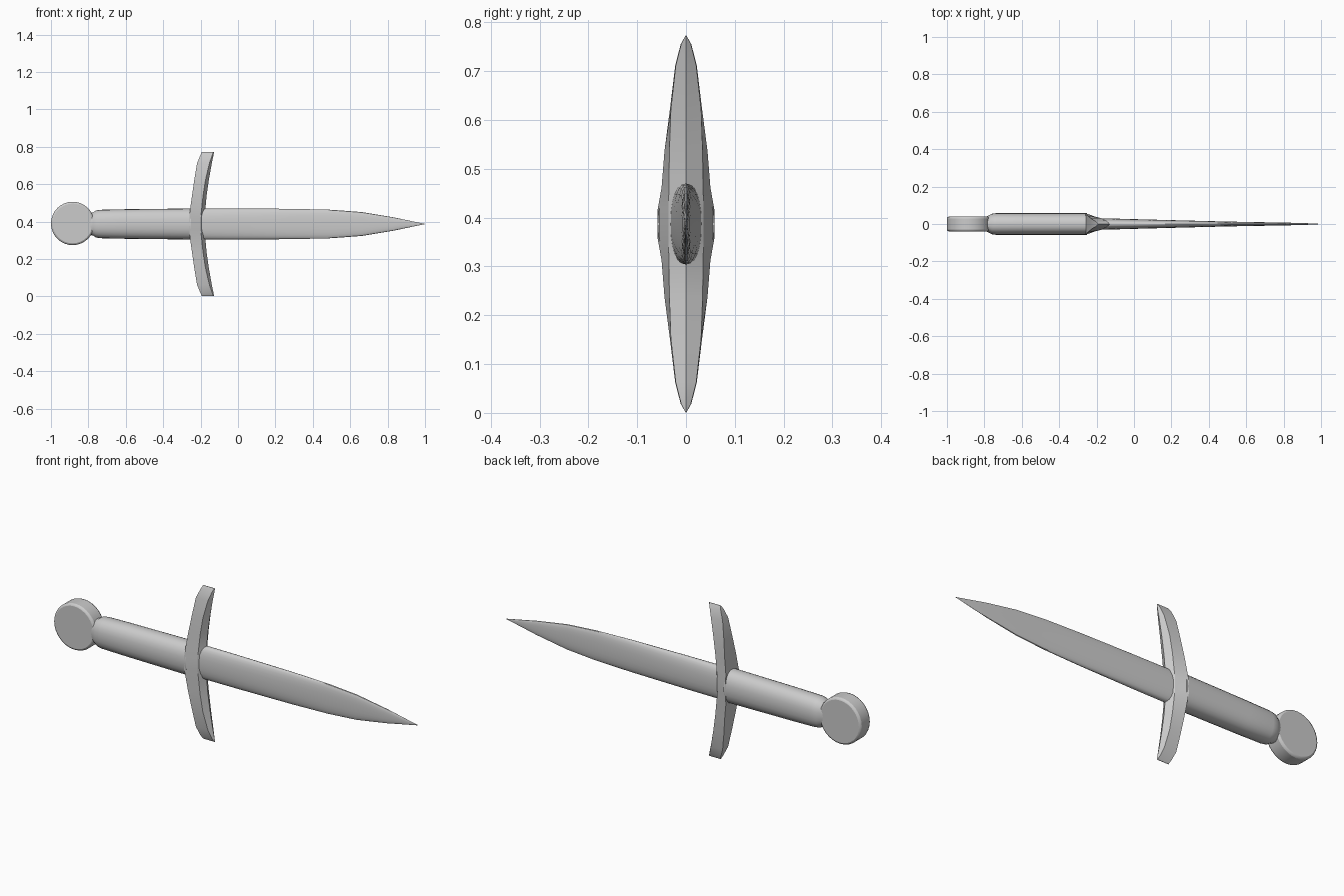
import bpy, bmesh, math
from mathutils import Vector

if "Cube" in bpy.data.objects:
    bpy.data.objects.remove(bpy.data.objects["Cube"])

ZC = 0.387  # height of the dagger's long axis


def loft(name, rings, angle=35):
    """Skin a list of equal-length point rings and cap both ends."""
    bm = bmesh.new()
    loops = [[bm.verts.new(p) for p in ring] for ring in rings]
    n = len(loops[0])
    for a, b in zip(loops, loops[1:]):
        for i in range(n):
            j = (i + 1) % n
            bm.faces.new((a[i], a[j], b[j], b[i]))
    bm.faces.new(loops[0][::-1])
    bm.faces.new(loops[-1])
    bmesh.ops.remove_doubles(bm, verts=bm.verts, dist=0.0002)
    bmesh.ops.recalc_face_normals(bm, faces=bm.faces)
    mesh = bpy.data.meshes.new(name)
    bm.to_mesh(mesh)
    bm.free()
    ob = bpy.data.objects.new(name, mesh)
    bpy.context.collection.objects.link(ob)
    smooth(ob, angle)
    return ob


def smooth(ob, angle):
    bpy.ops.object.select_all(action='DESELECT')
    bpy.context.view_layer.objects.active = ob
    ob.select_set(True)
    bpy.ops.object.shade_smooth_by_angle(angle=math.radians(angle))


def oval(x, ry, rz, power=2.3, n=24):
    """Rounded cross-section at x."""
    pts = []
    for i in range(n):
        t = 2 * math.pi * i / n
        c, s = math.cos(t), math.sin(t)
        pts.append(Vector((x,
                           ry * math.copysign(abs(c) ** (2 / power), c),
                           ZC + rz * math.copysign(abs(s) ** (2 / power), s))))
    return pts


# Blade: thins steadily, then narrows to a point
blade = [(-0.22, 0.032, 0.083), (0.0, 0.026, 0.083), (0.3, 0.018, 0.081),
         (0.5, 0.013, 0.076), (0.66, 0.010, 0.064), (0.83, 0.007, 0.036),
         (0.93, 0.004, 0.015), (1.0, 0.0005, 0.001)]
loft("blade", [oval(*s) for s in blade])

# Grip with a pinched neck at the pommel
grip = [(-0.83, 0.036, 0.062), (-0.79, 0.040, 0.058), (-0.775, 0.047, 0.062),
        (-0.76, 0.055, 0.072), (-0.735, 0.058, 0.076), (-0.6, 0.058, 0.079),
        (-0.22, 0.058, 0.083)]
grip[-1] = (-0.25, 0.058, 0.083)
loft("grip", [oval(*s) for s in grip])

# Guard: two mirrored arms sweeping toward the tip, ridged on the blade side
# (height from axis, back x, shoulder x, ridge x, back half-width, shoulder half-width)
arm = [(0.03, -0.26, -0.20, -0.165, 0.058, 0.036),
       (0.075, -0.257, -0.195, -0.175, 0.050, 0.035),
       (0.15, -0.246, -0.187, -0.168, 0.044, 0.034),
       (0.235, -0.234, -0.174, -0.156, 0.033, 0.031),
       (0.325, -0.219, -0.153, -0.140, 0.022, 0.021),
       (0.368, -0.201, -0.138, -0.131, 0.011, 0.010),
       (0.386, -0.193, -0.131, -0.128, 0.001, 0.001)]
stations = [(-s[0],) + s[1:] for s in reversed(arm)] + arm
loft("guard", [[Vector(p) for p in ((xb, -yb, ZC + h), (xs, -ys, ZC + h), (xr, 0, ZC + h),
                                    (xs, ys, ZC + h), (xb, yb, ZC + h))]
               for h, xb, xs, xr, yb, ys in stations], 20)

# Pommel: round disc with a chamfered rim
bpy.ops.mesh.primitive_cylinder_add(vertices=32, radius=0.116, depth=0.08,
                                    location=(-0.884, 0, ZC + 0.003),
                                    rotation=(math.pi / 2, 0, 0))
pommel = bpy.context.object
pommel.name = "pommel"
bev = pommel.modifiers.new("rim", 'BEVEL')
bev.width = 0.01
bev.segments = 2
smooth(pommel, 30)
